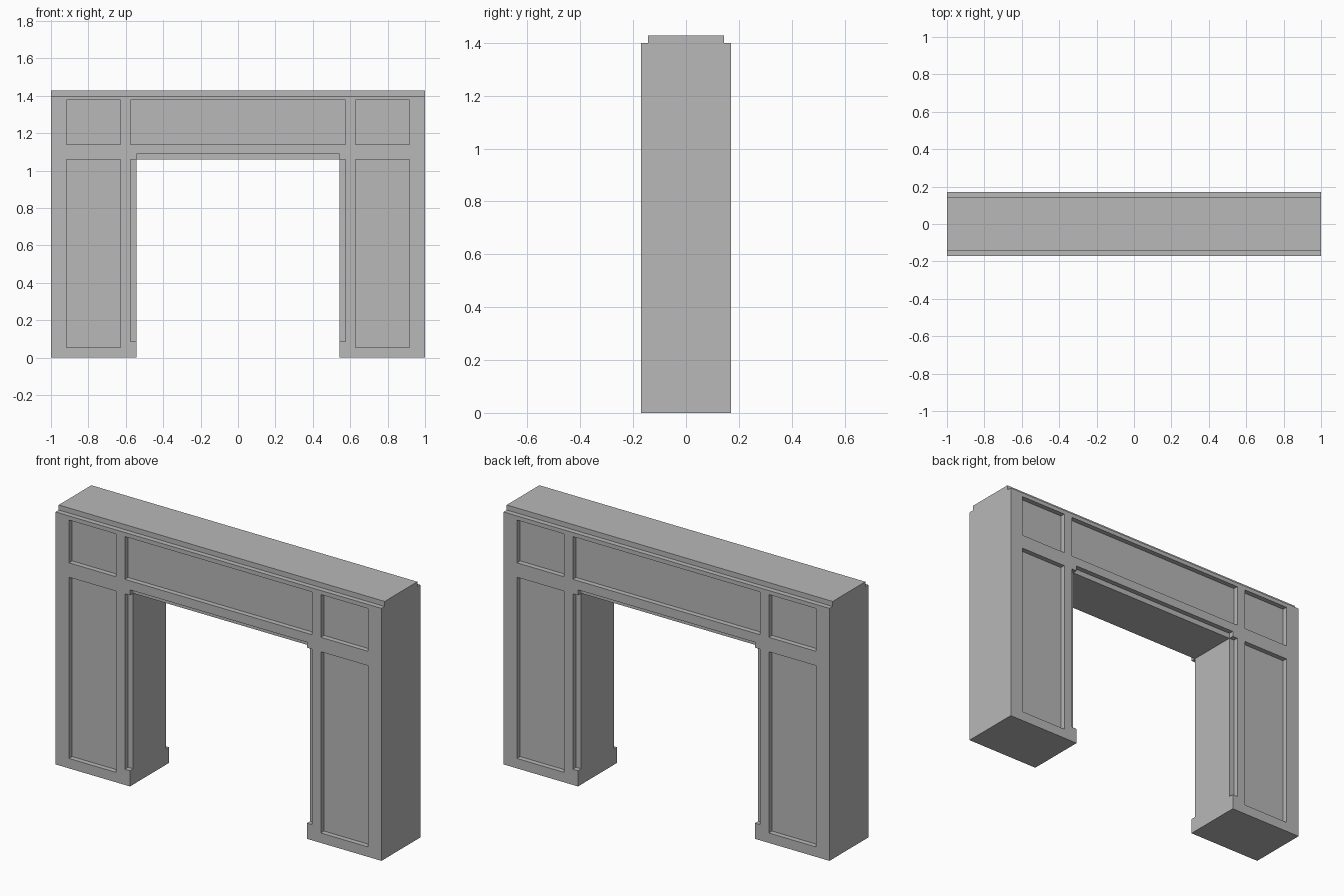
import bpy
import bmesh

cube = bpy.data.objects.get("Cube")
if cube:
    bpy.data.objects.remove(cube, do_unlink=True)

# Overall sizes
HALF_W, FACE_Y, CORE_Y = 1.0, 0.171, 0.143
STEP_Z, TOP_Z = 1.40, 1.428
JAMB, REVEAL = 0.543, 0.575
BASE_Z, HEAD_Z, LINTEL_Z = 0.087, 1.06, 1.09

stone = bpy.data.materials.new("grey_stone")
stone.use_nodes = True
GREY = (0.48, 0.48, 0.48, 1)
stone.diffuse_color = GREY
stone.node_tree.nodes["Principled BSDF"].inputs["Base Color"].default_value = GREY


def prism(name, points, sweep):
    """Extrude a closed loop of points along the sweep vector."""
    bm = bmesh.new()
    face = bm.faces.new([bm.verts.new(p) for p in points])
    moved = bmesh.ops.extrude_face_region(bm, geom=[face], use_keep_orig=True)["geom"]
    bmesh.ops.translate(bm, vec=sweep, verts=[v for v in moved if isinstance(v, bmesh.types.BMVert)])
    bmesh.ops.recalc_face_normals(bm, faces=bm.faces)
    mesh = bpy.data.meshes.new(name)
    bm.to_mesh(mesh)
    bm.free()
    mesh.materials.append(stone)
    obj = bpy.data.objects.new(name, mesh)
    bpy.context.collection.objects.link(obj)
    return obj


def mirrored(half):
    return half + [(-a, b) for a, b in reversed(half)]


def rect(x0, x1, z0, z1):
    return [(x0, z0), (x1, z0), (x1, z1), (x0, z1)]


# Body: stepped cross-section swept along the width
section = mirrored([(FACE_Y, 0), (FACE_Y, STEP_Z), (CORE_Y, STEP_Z), (CORE_Y, TOP_Z)])
surround = prism("fireplace_surround", [(-HALF_W, y, z) for y, z in section], (2 * HALF_W, 0, 0))

cutters = []


def cut(outline, y0, y1):
    """Subtract an x-z outline from the body between two depths."""
    tool = prism("cutter", [(x, y0, z) for x, z in outline], (0, y1 - y0, 0))
    tool.hide_render = True
    cutters.append(tool)
    mod = surround.modifiers.new("cut", 'BOOLEAN')
    mod.operation, mod.solver, mod.object = 'DIFFERENCE', 'EXACT', tool


# Central opening through the whole depth
cut(rect(-JAMB, JAMB, -0.1, HEAD_Z), -0.3, 0.3)

# Recessed panels and the rebate around the opening, on both faces
rebate = mirrored([(JAMB, -0.1), (JAMB, BASE_Z), (REVEAL, BASE_Z),
                   (REVEAL, HEAD_Z), (JAMB, HEAD_Z), (JAMB, LINTEL_Z)])
LOW, HIGH = (0.055, 1.06), (1.14, 1.377)
panels = [rect(-REVEAL, REVEAL, *HIGH)]
for inner, outer in ((0.628, 0.917), (-0.917, -0.628)):
    for span in (LOW, HIGH):
        panels.append(rect(inner, outer, *span))
for side in (-1, 1):
    for outline in [rebate] + panels:
        cut(outline, side * CORE_Y, side * 0.3)

# Bake the cuts and drop the cutters
bpy.context.view_layer.update()
graph = bpy.context.evaluated_depsgraph_get()
baked = bpy.data.meshes.new_from_object(surround.evaluated_get(graph))
surround.modifiers.clear()
surround.data = baked
for tool in cutters:
    bpy.data.objects.remove(tool, do_unlink=True)
